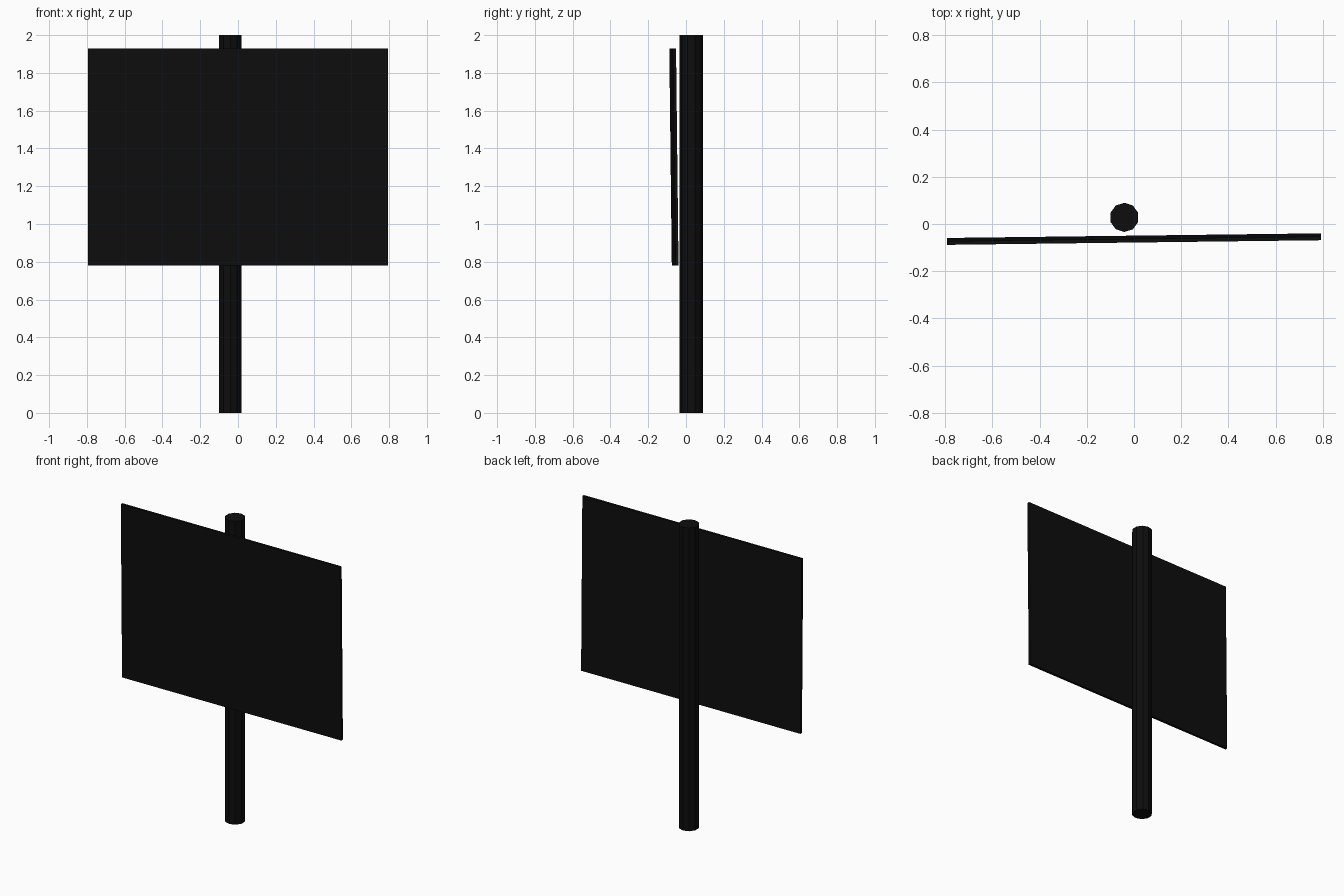
import bpy

if "Cube" in bpy.data.objects:
    bpy.data.objects.remove(bpy.data.objects["Cube"])

# Shared near-black paint
black = bpy.data.materials.new("black_paint")
black.diffuse_color = (0.004, 0.004, 0.004, 1)
black.use_nodes = True
black.node_tree.nodes["Principled BSDF"].inputs["Base Color"].default_value = black.diffuse_color


def finish(name):
    obj = bpy.context.object
    obj.name = name
    obj.data.materials.append(black)
    return obj


# Ten-sided upright post
bpy.ops.mesh.primitive_cylinder_add(
    vertices=10, radius=0.062, depth=2, location=(-0.041, 0.028, 1))
finish("post")

# Thin sign panel in front of the post, slightly turned and tilted
bpy.ops.mesh.primitive_cube_add(
    size=1, location=(0, -0.064, 1.355), rotation=(0.0115, 0, 0.0124))
panel = finish("sign_panel")
panel.scale = (1.587, 0.016, 1.148)
